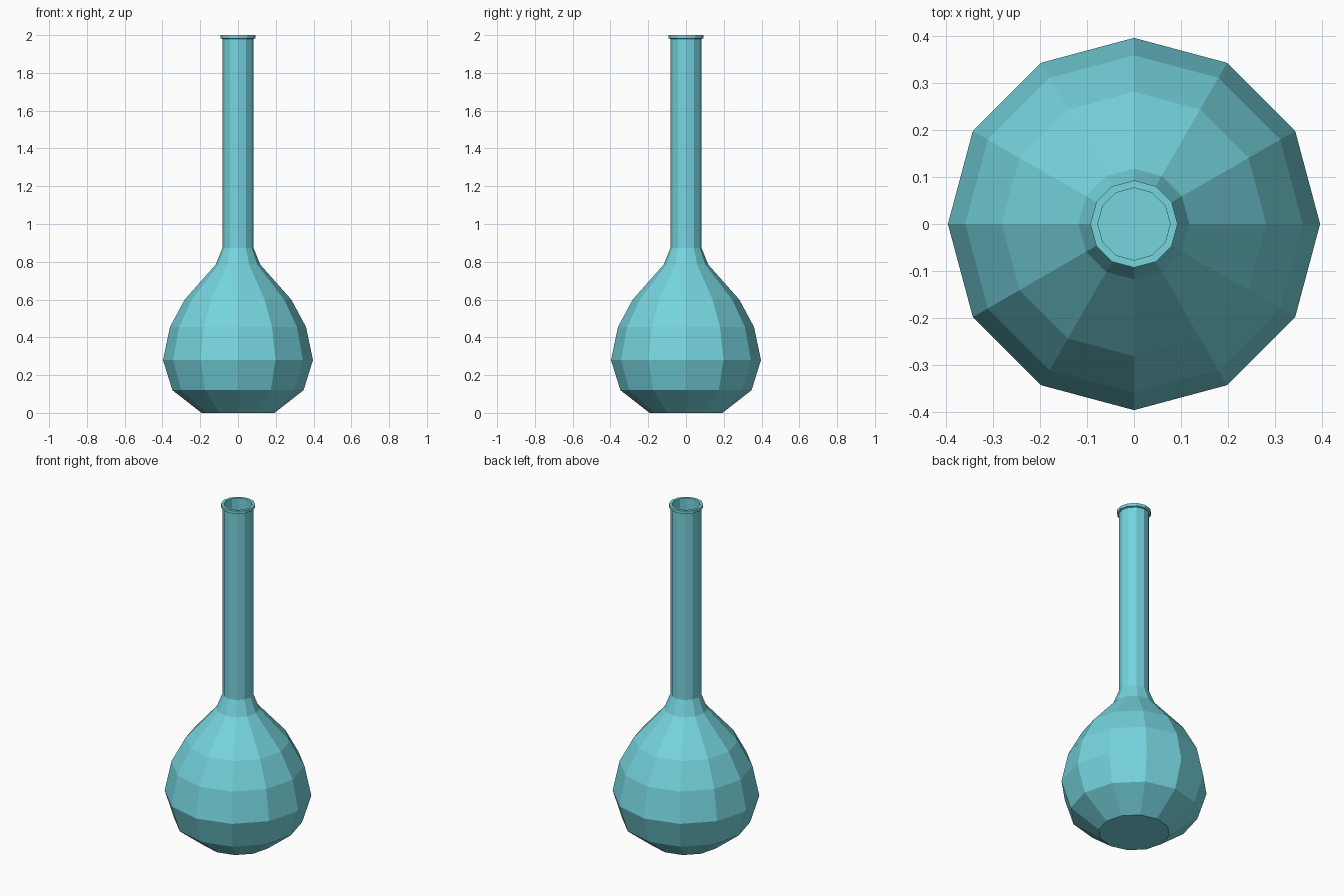
import bpy
import bmesh
from math import tau
from mathutils import Vector

SIDES = 12
WALL = 0.006

cube = bpy.data.objects.get("Cube")
if cube:
    bpy.data.objects.remove(cube, do_unlink=True)

# Single teal glass colour
glass = bpy.data.materials.new("teal glass")
glass.use_nodes = True
teal = (0.18, 0.66, 0.73, 1.0)
glass.diffuse_color = teal
glass.node_tree.nodes["Principled BSDF"].inputs["Base Color"].default_value = teal


def lathe(name, profile):
    """Revolve (radius, height) points into a flat-faceted object."""
    bm = bmesh.new()
    verts = [bm.verts.new((r, 0, z)) for r, z in profile]
    edges = [bm.edges.new(pair) for pair in zip(verts, verts[1:])]
    bmesh.ops.spin(bm, geom=verts + edges, cent=Vector(), axis=(0, 0, 1),
                   angle=tau, steps=SIDES, use_merge=True)
    bmesh.ops.remove_doubles(bm, verts=bm.verts, dist=0.0001)
    bmesh.ops.recalc_face_normals(bm, faces=bm.faces)
    mesh = bpy.data.meshes.new(name)
    bm.to_mesh(mesh)
    bm.free()
    mesh.materials.append(glass)
    obj = bpy.data.objects.new(name, mesh)
    bpy.context.collection.objects.link(obj)
    return obj


# Rounded body rising into the long neck
outside = [(0.193, 0), (0.347, 0.12), (0.397, 0.28), (0.36, 0.455),
           (0.282, 0.6), (0.118, 0.785), (0.083, 0.872)]
# Rolled lip at the mouth
lip = [(0.083, 1.98), (0.093, 1.983), (0.093, 2.0), (0.083 - WALL, 2.0)]
# Hollow inside follows the outer wall down to a flat floor
inside = [(r - WALL, max(z, WALL)) for r, z in reversed(outside)]

lathe("flask", [(0, 0)] + outside + lip + inside + [(0, WALL)])
